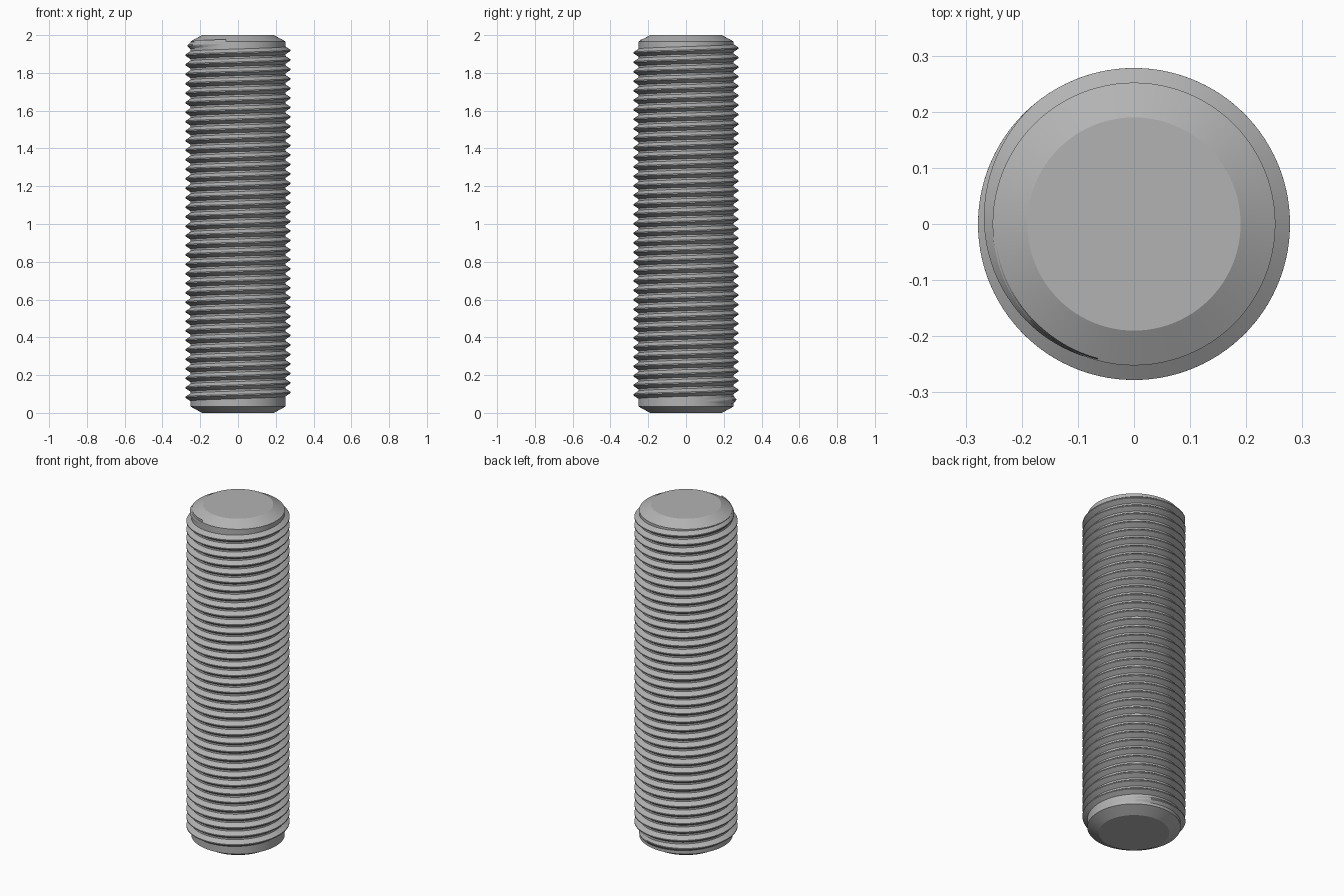
import bpy, bmesh, math

cube = bpy.data.objects.get("Cube")
if cube:
    bpy.data.objects.remove(cube)

CORE, CREST = 0.252, 0.278      # shank and thread radii
CHAMFER_R, CHAMFER_H = 0.19, 0.034
LENGTH, PITCH, SEGMENTS = 2.0, 0.0503, 96

steel = bpy.data.materials.new("grey steel")
steel.use_nodes = True
grey = (0.45, 0.45, 0.45, 1)
steel.diffuse_color = grey
steel.node_tree.nodes["Principled BSDF"].inputs["Base Color"].default_value = grey


def point(radius, angle, z):
    return (radius * math.cos(angle), radius * math.sin(angle), z)


def finish(bm, name):
    bmesh.ops.recalc_face_normals(bm, faces=bm.faces)
    mesh = bpy.data.meshes.new(name)
    bm.to_mesh(mesh)
    bm.free()
    mesh.materials.append(steel)
    obj = bpy.data.objects.new(name, mesh)
    bpy.context.collection.objects.link(obj)
    bpy.ops.object.select_all(action='DESELECT')
    obj.select_set(True)
    bpy.context.view_layer.objects.active = obj
    bpy.ops.object.shade_smooth_by_angle(angle=math.radians(25))


# Shank: a plain cylinder chamfered at both ends
bm = bmesh.new()
profile = [(CHAMFER_R, 0), (CORE, CHAMFER_H), (CORE, LENGTH - CHAMFER_H), (CHAMFER_R, LENGTH)]
rings = [[bm.verts.new(point(r, math.tau * i / SEGMENTS, z)) for i in range(SEGMENTS)]
         for r, z in profile]
for low, high in zip(rings, rings[1:]):
    for i in range(SEGMENTS):
        j = (i + 1) % SEGMENTS
        bm.faces.new((low[i], low[j], high[j], high[i]))
bm.faces.new(rings[0])
bm.faces.new(rings[-1])
finish(bm, "shank")

# Thread: a right-handed helical ridge that fades into the shank at both ends
start = math.radians(20)
end = math.radians(255) + 37 * math.tau
fade = math.radians(125)
base_z = 0.083 - PITCH / 2      # crest height at angle zero
steps = int((end - start) / math.tau * SEGMENTS)
bm = bmesh.new()
sections = []
for k in range(steps + 1):
    angle = start + (end - start) * k / steps
    z = base_z + PITCH * angle / math.tau
    grow = min(1, (angle - start) / fade, (end - angle) / fade)
    tip = CORE - 0.001 + (CREST - CORE + 0.001) * grow
    root, half, flat = CORE - 0.004, 0.023, 0.003
    sections.append([bm.verts.new(point(r, angle, z + dz))
                     for r, dz in ((root, -half), (tip, -flat), (tip, flat), (root, half))])
for a, b in zip(sections, sections[1:]):
    for i in range(4):
        j = (i + 1) % 4
        bm.faces.new((a[i], b[i], b[j], a[j]))
bm.faces.new(sections[0])
bm.faces.new(sections[-1])
finish(bm, "thread")
